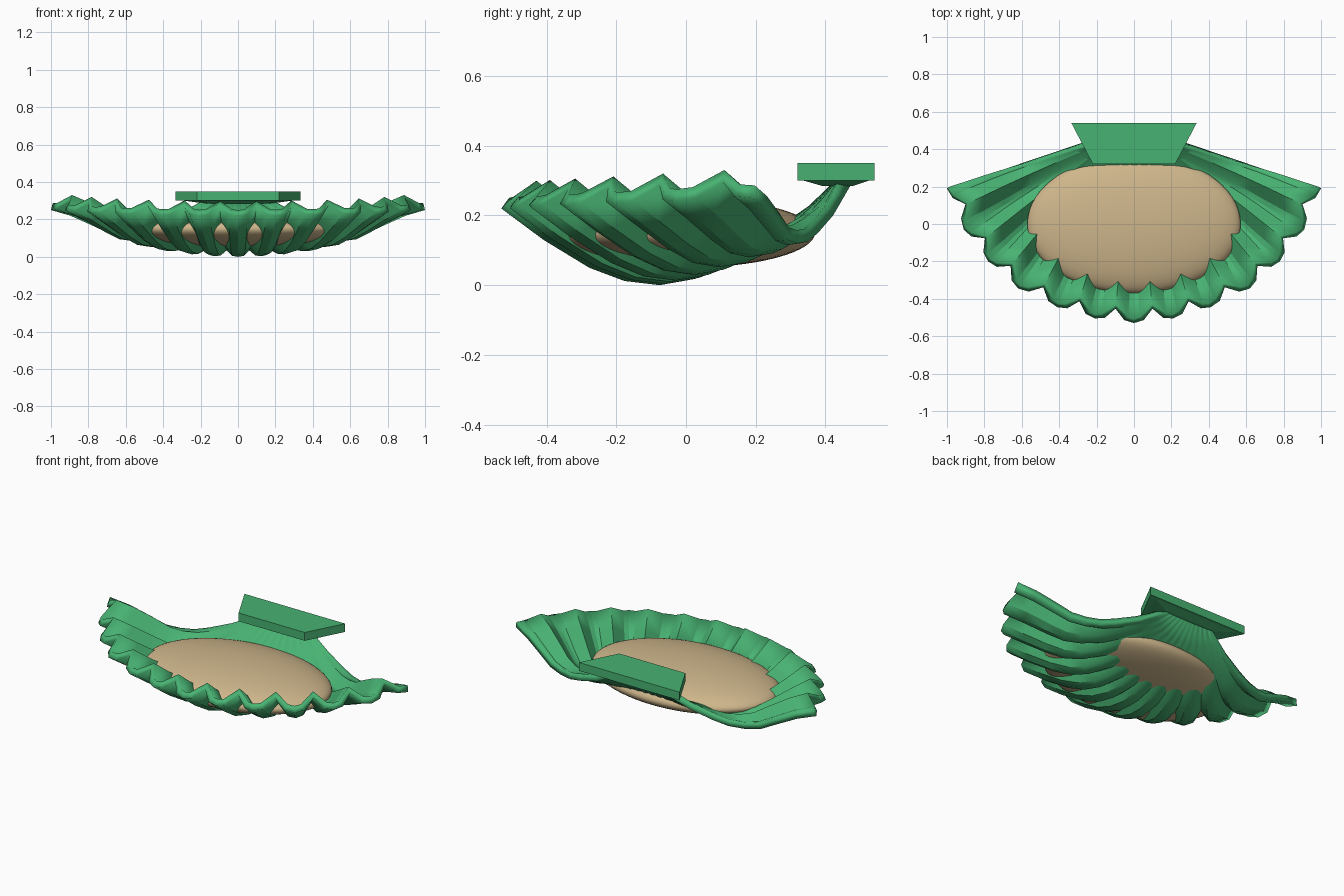
import bpy, bmesh
from mathutils import Vector

if "Cube" in bpy.data.objects:
    bpy.data.objects.remove(bpy.data.objects["Cube"])


def material(name, rgb):
    mat = bpy.data.materials.new(name)
    mat.use_nodes = True
    mat.diffuse_color = (*rgb, 1)
    mat.node_tree.nodes["Principled BSDF"].inputs["Base Color"].default_value = (*rgb, 1)
    return mat


def make(name, verts, faces, mat):
    mesh = bpy.data.meshes.new(name)
    mesh.from_pydata(verts, [], faces)
    mesh.materials.append(mat)
    obj = bpy.data.objects.new(name, mesh)
    bpy.context.collection.objects.link(obj)
    return obj


def smooth(obj, angle):
    bpy.ops.object.select_all(action='DESELECT')
    obj.select_set(True)
    bpy.context.view_layer.objects.active = obj
    bpy.ops.object.shade_smooth_by_angle(angle=angle)


green = material("shell green", (0.065, 0.45, 0.17))
tan = material("cushion tan", (0.62, 0.47, 0.26))

# Rim points of the ribs, from the middle rib out to the side tip
RIM = [(0, -0.53), (0.21, -0.505), (0.41, -0.445), (0.62, -0.345),
       (0.78, -0.2), (0.91, -0.03), (1.0, 0.19)]
# Rib profiles: fraction from hinge to rim, height of middle rib, height of end rib
PROFILE = [(0, 0.3, 0.3), (0.1, 0.2, 0.25), (0.2, 0.13, 0.2), (0.35, 0.055, 0.15),
           (0.45, 0.018, 0.125), (0.55, 0, 0.12), (0.65, 0.012, 0.13),
           (0.75, 0.05, 0.17), (0.88, 0.13, 0.22), (1, 0.22, 0.25)]
LAST = len(RIM) - 1


def shell_point(u, notch, t, z_mid, z_end):
    side, a = (1 if u >= 0 else -1), abs(u)
    i = min(int(a), LAST - 1)
    rim = Vector(RIM[i]).lerp(Vector(RIM[i + 1]), a - i)
    hinge = Vector((0.14 * a / LAST, 0.48))
    p = hinge.lerp(rim, t * (1 - 0.065 * notch))
    w = (a / LAST) ** 2
    lift = 0.05 * notch * min(1, max(0, t - 0.1) * 1.5)
    return (side * p.x, p.y, z_mid + (z_end - z_mid) * w + lift)


# Ribbed shell: rounded ribs meeting at sharp raised ridges
columns = []
for rib in range(-LAST, LAST + 1):
    for offset, notch in ((-0.25, 0.15), (0, 0), (0.25, 0.15), (0.5, 1)):
        if abs(rib + offset) <= LAST:
            columns.append((rib + offset, notch))
rows = len(PROFILE)
verts = [shell_point(u, n, *row) for u, n in columns for row in PROFILE]
faces = []
for c in range(len(columns) - 1):
    for r in range(rows - 1):
        k = c * rows + r
        faces.append((k, k + 1, k + rows + 1, k + rows))
shell = make("ribbed_shell", verts, faces, green)
solid = shell.modifiers.new("thickness", 'SOLIDIFY')
solid.thickness = 0.038
solid.offset = 1
smooth(shell, 0.5)

# Flattened cushion resting in the shell
bm = bmesh.new()
bmesh.ops.create_uvsphere(bm, u_segments=64, v_segments=32, radius=1)
bmesh.ops.scale(bm, vec=(0.57, 0.37, 0.1), verts=bm.verts)
bmesh.ops.translate(bm, vec=(0, 0, 0.15), verts=bm.verts)
cushion = make("cushion", [], [], tan)
bm.to_mesh(cushion.data)
bm.free()
smooth(cushion, 1.0)


# Trapezoid hinge plate and the tapered foot under it
def trapezoid(name, bottom, top):
    pts = []
    for z, front_y, front_x, back_y, back_x in (bottom, top):
        pts += [(-front_x, front_y, z), (front_x, front_y, z),
                (back_x, back_y, z), (-back_x, back_y, z)]
    sides = [(i, (i + 1) % 4, (i + 1) % 4 + 4, i + 4) for i in range(4)]
    return make(name, pts, [(3, 2, 1, 0), (4, 5, 6, 7)] + sides, green)


trapezoid("hinge_plate", (0.3, 0.32, 0.22, 0.54, 0.335), (0.35, 0.32, 0.22, 0.54, 0.335))
trapezoid("hinge_foot", (0.285, 0.39, 0.16, 0.48, 0.18), (0.302, 0.33, 0.22, 0.53, 0.3))
